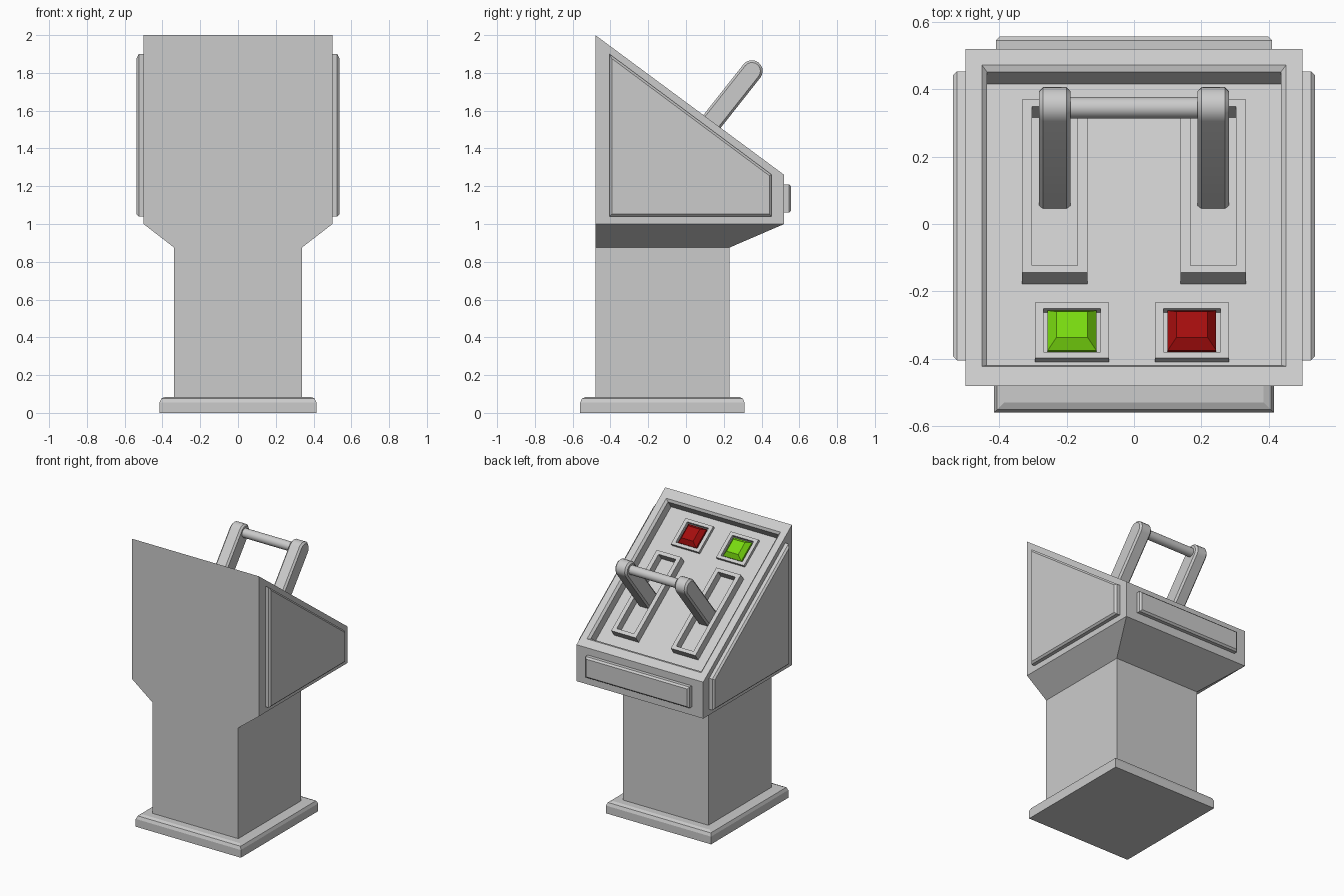
import bpy, bmesh, math
from mathutils import Vector

if "Cube" in bpy.data.objects:
    bpy.data.objects.remove(bpy.data.objects["Cube"])

SLOPE = math.atan2(0.74, 1.0)
C, S = math.cos(SLOPE), math.sin(SLOPE)


def loft(name, rings, caps=True, color=None, smooth=False):
    """Skin a list of equal-length point rings, capping both ends."""
    bm = bmesh.new()
    vs = [[bm.verts.new(p) for p in ring] for ring in rings]
    n = len(vs[0])
    for a, b in zip(vs, vs[1:]):
        for i in range(n):
            bm.faces.new((a[i], a[(i + 1) % n], b[(i + 1) % n], b[i]))
    if caps:
        bm.faces.new(vs[0][::-1])
        bm.faces.new(vs[-1])
    bmesh.ops.recalc_face_normals(bm, faces=bm.faces)
    me = bpy.data.meshes.new(name)
    bm.to_mesh(me)
    bm.free()
    if smooth:
        me.shade_smooth()
        me.set_sharp_from_angle(angle=math.radians(30))
    ob = bpy.data.objects.new(name, me)
    bpy.context.collection.objects.link(ob)
    if color:
        mat = bpy.data.materials.new(name + "_color")
        mat.diffuse_color = color
        mat.use_nodes = True
        mat.node_tree.nodes["Principled BSDF"].inputs["Base Color"].default_value = mat.diffuse_color
        me.materials.append(mat)
    return ob


def flat(x, y0, y1, z, z1=None):
    """Rectangle ring centred on x = 0; back edge may have its own height."""
    z1 = z if z1 is None else z1
    return [(-x, y0, z), (x, y0, z), (x, y1, z1), (-x, y1, z1)]


def desk(x0, x1, u0, u1, h):
    """Rectangle on the sloped desk: u runs down the slope, h is height above it."""
    def p(x, u):
        return (x, -0.48 + u * C + h * S, 2 - u * S + h * C)
    return [p(x0, u0), p(x1, u0), p(x1, u1), p(x0, u1)]


# Foot with rounded upper edge
loft("foot", [flat(0.415 - i, -0.56 + i, 0.31 - i, z)
              for i, z in ((0, 0), (0, 0.055), (0.009, 0.076), (0.03, 0.085))])

# Pedestal column
loft("pedestal", [flat(0.338, -0.48, 0.23, z) for z in (0.05, 0.875)])

# Console: flared underside, sloped top, chamfered rim and recessed floor
FLOOR = -0.075
loft("console", [
    flat(0.338, -0.48, 0.23, 0.875),
    flat(0.5, -0.48, 0.52, 1.0),
    flat(0.5, -0.48, 0.52, 2.0, 1.26),
    desk(-0.451, 0.451, 0.072, 1.184, 0),
    desk(-0.436, 0.436, 0.087, 1.169, -0.015),
    desk(-0.436, 0.436, 0.087, 1.169, FLOOR)])

# Side panels
outer = [(-0.405, 1.04), (0.453, 1.04), (0.453, 1.262), (-0.405, 1.9)]
inner = [(-0.393, 1.052), (0.441, 1.052), (0.441, 1.256), (-0.393, 1.876)]
for side, s in (("left", -1), ("right", 1)):
    loft(side + "_side_panel", [[(s * x, y, z) for y, z in prof] for x, prof in
                                ((0.49, outer), (0.525, outer), (0.537, inner))])

# Plate on the low edge of the console
loft("edge_plate", [[(-x, y, z0), (x, y, z0), (x, y, z1), (-x, y, z1)] for x, y, z0, z1 in
                    ((0.41, 0.51, 1.06, 1.21), (0.41, 0.545, 1.06, 1.21),
                     (0.398, 0.557, 1.072, 1.198))])


def frame(name, x, w, u0, u1, bx, bu, h):
    """Open rectangular frame standing on the recessed floor."""
    o = (x - w, x + w, u0, u1)
    i = (x - w + bx, x + w - bx, u0 + bu, u1 - bu)
    loft(name, [desk(*o, FLOOR), desk(*o, FLOOR + h), desk(*i, FLOOR + h), desk(*i, FLOOR)],
         caps=False)


# Buttons with frames
for name, x, col in (("green_button", -0.184, (0.19, 0.70, 0.005, 1)),
                     ("red_button", 0.172, (0.37, 0.004, 0.004, 1))):
    frame(name + "_frame", x, 0.11, 0.143, 0.348, 0.026, 0.022, 0.02)
    loft(name, [desk(x - 0.072 + t, x + 0.072 - t, 0.175 + t, 0.322 - t, h)
                for t, h in ((0, FLOOR), (0, -0.06), (0.026, -0.03))], color=col)

# Levers: rounded arms in slots
TIP = Vector((0, 0.349, 1.81))
ALONG, ACROSS = Vector((0, 0.62, 0.784)), Vector((0, 0.784, -0.62))


def arm_ring(x, r):
    pts = [TIP - ALONG * 0.43 + ACROSS * r * k for k in (-1, 1)]
    for i in range(11):
        a = math.pi * i / 10
        pts.append(TIP + ACROSS * r * math.cos(a) + ALONG * r * math.sin(a))
    return [(x, p.y, p.z) for p in pts]


for side, s in (("left", -1), ("right", 1)):
    x = s * 0.235
    frame(side + "_lever_slot", x, 0.097, 0.432, 1.071, 0.029, 0.026, 0.055)
    loft(side + "_lever", [arm_ring(x + dx, r) for dx, r in
                           ((-0.047, 0.045), (-0.035, 0.057), (0.035, 0.057), (0.047, 0.045))],
         smooth=True)

# Grip bar joining the levers
loft("grip_bar", [[(x, TIP.y - 0.004 + 0.032 * math.cos(a), TIP.z + 0.032 * math.sin(a))
                   for a in (math.tau * i / 24 for i in range(24))] for x in (-0.22, 0.22)],
     smooth=True)
